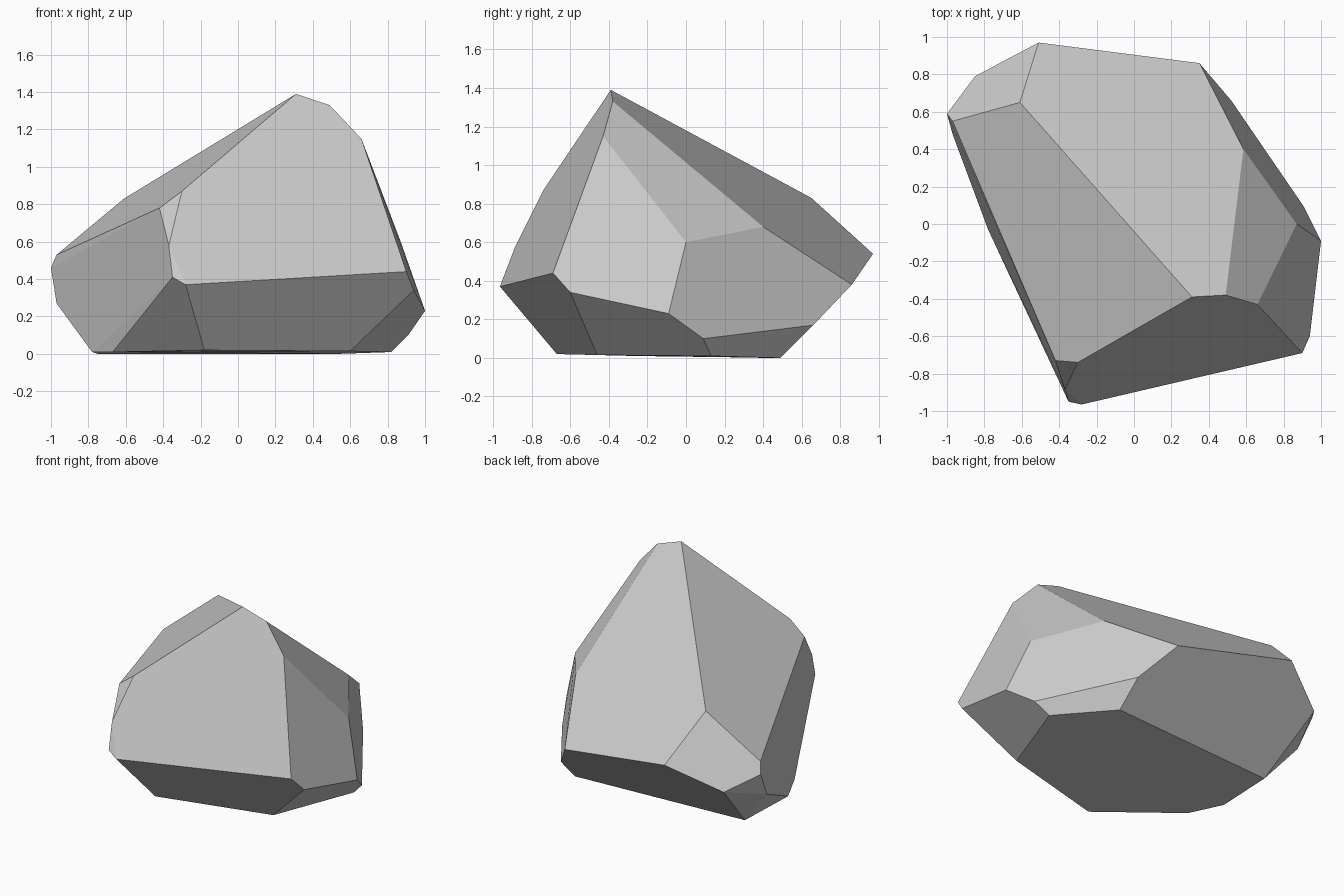
import bpy, bmesh, math

# Corner points of the faceted boulder, grouped by level
base = [(-0.78, -0.03, 0.01), (-0.67, -0.26, 0.01), (-0.18, -0.67, 0.02),
        (0.60, -0.46, 0.015), (0.82, 0.13, 0.01), (0.53, 0.49, 0.0), (-0.75, 0.41, 0.0)]
girdle = [(-0.97, 0.48, 0.27), (-1.0, 0.59, 0.46), (-0.85, 0.79, 0.37),
          (-0.51, 0.97, 0.54), (0.35, 0.86, 0.38), (0.52, 0.66, 0.17),
          (0.91, 0.09, 0.10), (1.0, -0.09, 0.23), (0.94, -0.60, 0.34),
          (0.90, -0.69, 0.44), (-0.28, -0.965, 0.37), (-0.35, -0.95, 0.41)]
shoulder = [(-0.97, 0.55, 0.53), (-0.37, -0.885, 0.58), (-0.42, -0.73, 0.78),
            (-0.30, -0.74, 0.87), (0.87, 0.0, 0.60), (0.585, 0.40, 0.68),
            (-0.61, 0.65, 0.83)]
peak = [(0.31, -0.39, 1.39), (0.49, -0.38, 1.33), (0.66, -0.43, 1.15)]

# Wrap the corners in a convex shell and merge coplanar triangles into facets
bm = bmesh.new()
for p in base + girdle + shoulder + peak:
    bm.verts.new(p)
hull = bmesh.ops.convex_hull(bm, input=bm.verts[:])
loose = [v for v in bm.verts if not v.link_faces]
bmesh.ops.delete(bm, geom=loose, context='VERTS')
bmesh.ops.dissolve_limit(bm, angle_limit=math.radians(3),
                         verts=bm.verts[:], edges=bm.edges[:])
bmesh.ops.recalc_face_normals(bm, faces=bm.faces[:])

mesh = bpy.data.meshes.new("boulder")
bm.to_mesh(mesh)
bm.free()
boulder = bpy.data.objects.new("boulder", mesh)
bpy.context.collection.objects.link(boulder)
